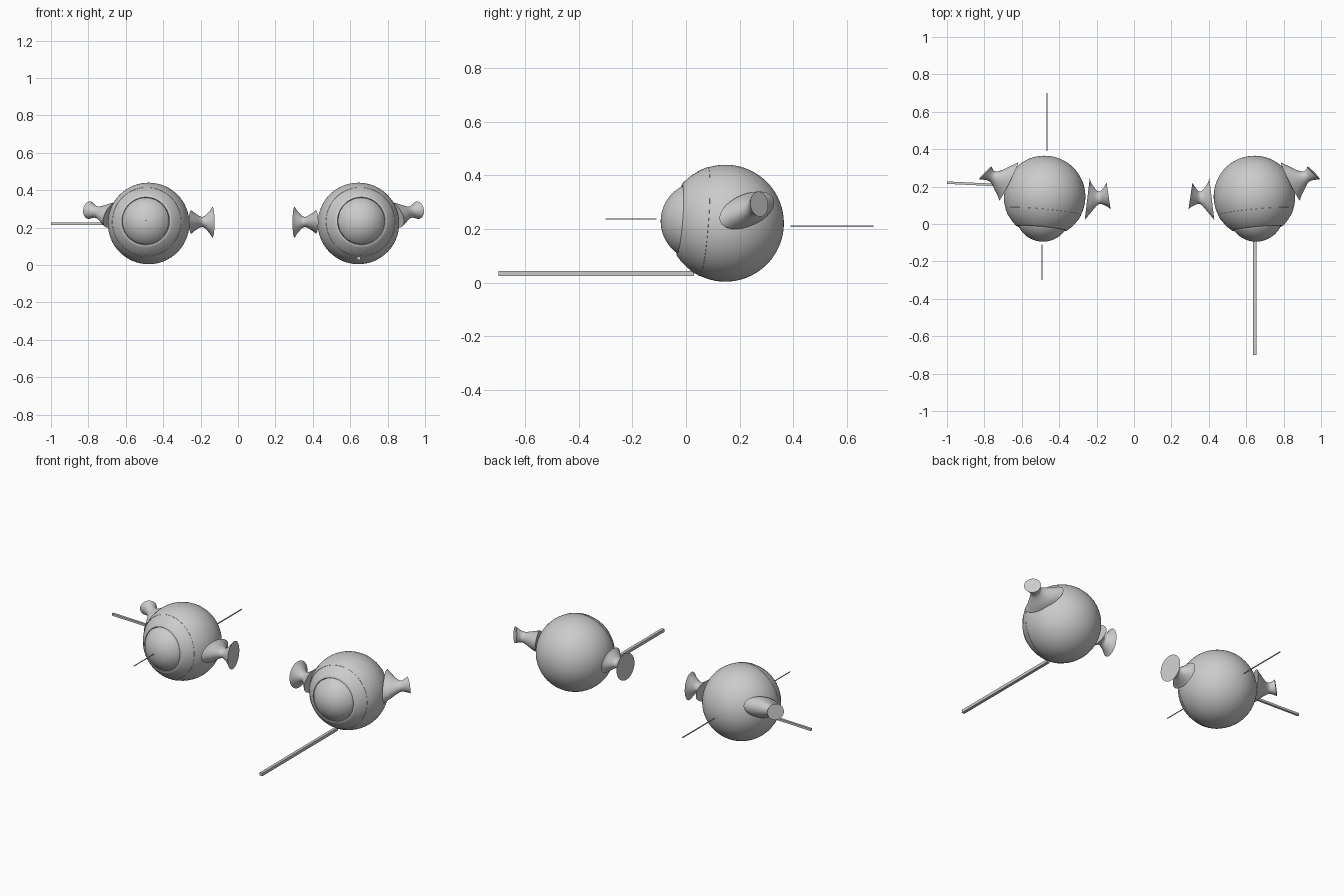
import bpy, bmesh, math
from mathutils import Vector

if "Cube" in bpy.data.objects:
    bpy.data.objects.remove(bpy.data.objects["Cube"])

R = 0.218                                   # eyeball radius
CY, CZ = 0.147, 0.222                       # eyeball centre


def finish(bm, name, angle=40):
    bmesh.ops.recalc_face_normals(bm, faces=bm.faces)
    me = bpy.data.meshes.new(name)
    bm.to_mesh(me)
    bm.free()
    ob = bpy.data.objects.new(name, me)
    bpy.context.collection.objects.link(ob)
    bpy.ops.object.select_all(action='DESELECT')
    ob.select_set(True)
    bpy.context.view_layer.objects.active = ob
    bpy.ops.object.shade_smooth_by_angle(angle=math.radians(angle))
    return ob


def lathe(name, profile, centre, axis):
    """Spin (radius, height) points about an axis through centre."""
    bm = bmesh.new()
    vs = [bm.verts.new((r, 0, h)) for r, h in profile]
    es = [bm.edges.new(p) for p in zip(vs, vs[1:])]
    bmesh.ops.spin(bm, geom=vs + es, cent=(0, 0, 0), axis=(0, 0, 1),
                   angle=math.tau, steps=64, use_duplicate=False)
    bmesh.ops.remove_doubles(bm, verts=bm.verts, dist=1e-5)
    ob = finish(bm, name)
    ob.rotation_mode = 'QUATERNION'
    ob.rotation_quaternion = Vector(axis).to_track_quat('Z', 'Y')
    ob.location = centre
    return ob


def arc(radius, a0, a1, n, shift=0):
    """Arc points, angles measured from the axis."""
    return [(radius * math.sin(a), radius * math.cos(a) + shift)
            for a in (a0 + (a1 - a0) * i / n for i in range(n + 1))]


def muscle(name, keys, hint, centre, side):
    """Loft ellipses through smooth key sections: centre, normal, two radii."""
    rows = []
    pts = [keys[0]] + keys + [keys[-1]]
    for i in range(1, len(pts) - 2):
        for k in range(6):
            t = k / 6
            rows.append([0.5 * (2 * b + (c - a) * t + (2 * a - 5 * b + 4 * c - d) * t * t
                                + (3 * b - a - 3 * c + d) * t ** 3)
                         for a, b, c, d in zip(*pts[i - 1:i + 3])])
    rows.append(keys[-1])
    bm = bmesh.new()
    rings = []
    for row in rows:
        c, n = Vector(row[:3]), Vector(row[3:6]).normalized()
        u = Vector(hint)
        u = (u - n * u.dot(n)).normalized()
        v = n.cross(u)
        ring = []
        for j in range(32):
            a = math.tau * j / 32
            p = c + u * row[6] * math.cos(a) + v * row[7] * math.sin(a)
            ring.append(bm.verts.new((centre[0] + side * p.x, centre[1] + p.y, centre[2] + p.z)))
        rings.append(ring)
    for a, b in zip(rings, rings[1:]):
        for j in range(32):
            bm.faces.new((a[j], a[j - 1], b[j - 1], b[j]))
    bm.faces.new(rings[0])
    bm.faces.new(rings[-1])
    return finish(bm, name)


def rod(name, a, b, w):
    """Square bar between two points."""
    a, b = Vector(a), Vector(b)
    bm = bmesh.new()
    bmesh.ops.create_cube(bm, size=1)
    bmesh.ops.scale(bm, vec=(w, w, (b - a).length), verts=bm.verts)
    ob = finish(bm, name, 30)
    ob.rotation_mode = 'QUATERNION'
    ob.rotation_quaternion = (b - a).to_track_quat('Z', 'Y')
    ob.location = (a + b) / 2


# section rows: centre xyz, normal xyz, long radius, short radius
INNER = [(0.228, -0.014, 0.008, 1, -0.12, 0, 0.112, 0.062),
         (0.246, -0.012, 0.008, 1, -0.06, 0, 0.082, 0.048),
         (0.288, -0.008, 0.008, 1, 0.0, 0, 0.034, 0.027),
         (0.322, 0.0, 0.007, 1, 0.1, 0, 0.050, 0.055),
         (0.342, 0.004, 0.006, 1, 0.15, 0, 0.072, 0.082)]
OUTER = [(-0.192, 0.080, 0.048, -0.9, 0.42, 0.1, 0.120, 0.060),
         (-0.218, 0.088, 0.050, -0.9, 0.42, 0.1, 0.088, 0.052),
         (-0.275, 0.106, 0.060, -0.8, 0.5, 0.1, 0.032, 0.031),
         (-0.317, 0.126, 0.071, -0.7, 0.7, 0.1, 0.047, 0.047)]

for label, cx, side in (("left", -0.478, 1), ("right", 0.644, -1)):
    centre = (cx, CY, CZ)
    gaze = (-0.018 * side, -0.2, 0.015)
    edge = math.asin(0.136 / R)
    # white of the eye with a raised band and an inward lip
    shell = arc(R, math.pi, 1.19, 28) + arc(R + 0.0012, 1.188, 1.005, 5) + arc(R, 1.003, edge, 10)
    shell += [(0.128, 0.172), (0.124, 0.160)]
    lathe(label + "_eyeball", shell, centre, gaze)
    # domed front lens
    rc = 0.1466
    half = math.asin(0.125 / rc)
    lathe(label + "_cornea", [(0.124, 0.158)] + arc(rc, half, 0, 16, 0.242 - rc), centre, gaze)
    # muscle stubs
    muscle(label + "_inner_muscle", INNER, (0, 1, 0), centre, side)
    muscle(label + "_outer_muscle", OUTER, (0.1, 0.215, 0.09), centre, side)

# pointer rods
rod("lower_front_rod", (0.645, -0.70, 0.035), (0.645, 0.03, 0.035), 0.018)
rod("side_rod", (-1.0, 0.221, 0.22), (-0.66, 0.205, 0.22), 0.013)
rod("back_rod", (-0.465, 0.39, 0.21), (-0.465, 0.70, 0.21), 0.005)
rod("front_rod", (-0.492, -0.30, 0.238), (-0.492, -0.11, 0.238), 0.004)
